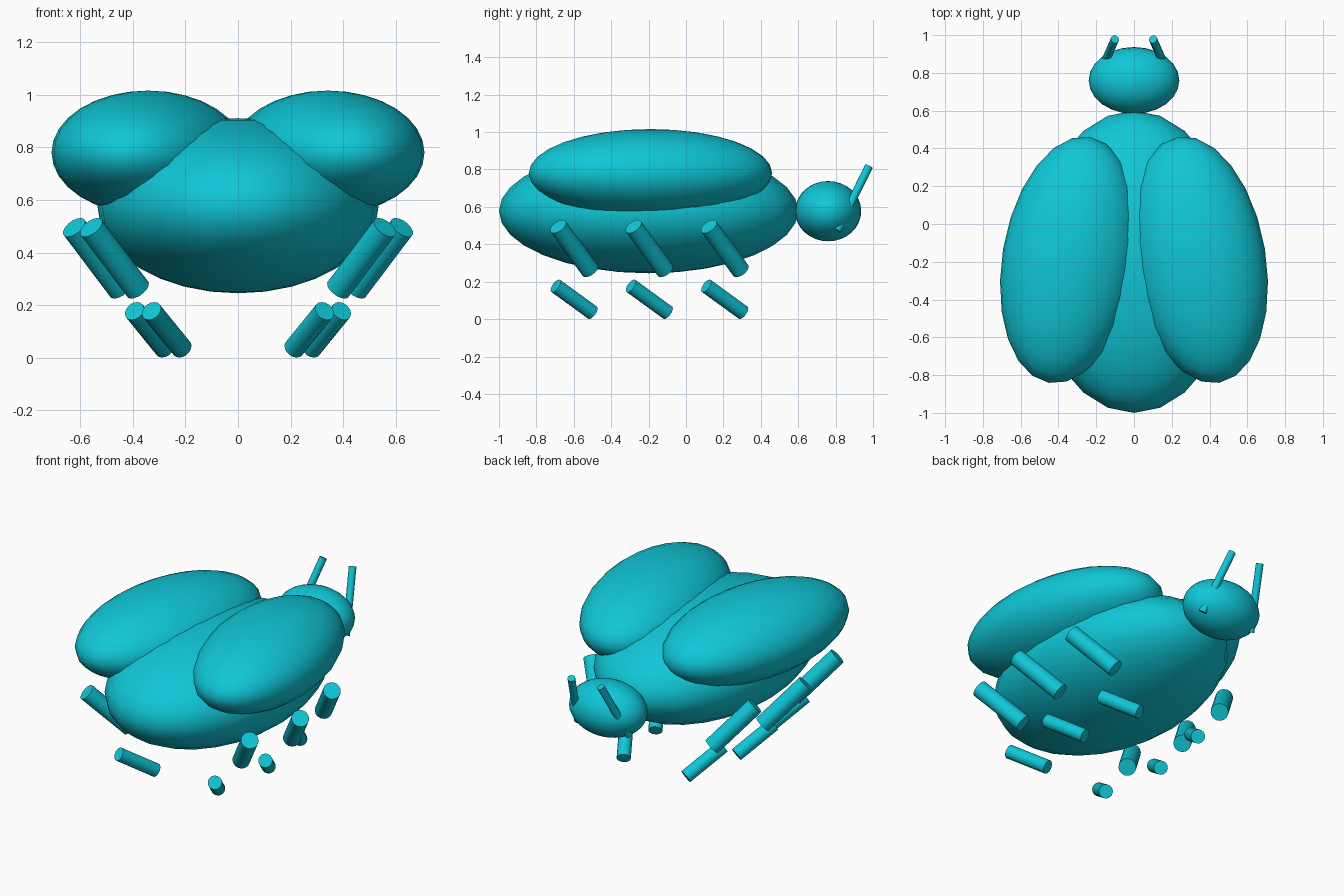
import bpy, math
from mathutils import Vector

if "Cube" in bpy.data.objects:
    bpy.data.objects.remove(bpy.data.objects["Cube"])

teal = bpy.data.materials.new("teal")
teal.diffuse_color = (0.005, 0.57, 0.68, 1)
teal.use_nodes = True
teal.node_tree.nodes["Principled BSDF"].inputs["Base Color"].default_value = teal.diffuse_color


def finish(ob, name):
    ob.name = name
    ob.data.materials.append(teal)
    bpy.ops.object.shade_smooth_by_angle(angle=math.radians(40))


def ellipsoid(name, centre, radii, turn=0):
    bpy.ops.mesh.primitive_uv_sphere_add(segments=24, ring_count=16, radius=1, location=centre)
    ob = bpy.context.object
    ob.scale = radii
    ob.rotation_euler.z = turn
    bpy.ops.object.transform_apply(location=False, rotation=True, scale=True)
    finish(ob, name)


def rod(name, centre, direction, length, radius):
    bpy.ops.mesh.primitive_cylinder_add(vertices=16, radius=radius, depth=length, location=centre)
    ob = bpy.context.object
    ob.rotation_euler = Vector(direction).to_track_quat('Z', 'Y').to_euler()
    finish(ob, name)


# Body and head
ellipsoid("body", (0, -0.2, 0.578), (0.535, 0.8, 0.333))
ellipsoid("head", (0, 0.76, 0.577), (0.24, 0.177, 0.161))

for s, side in ((1, "right"), (-1, "left")):
    # Wing cases, splayed towards the rear
    ellipsoid(f"wing_case_{side}", (s * 0.342, -0.19, 0.78),
              (0.356, 0.66, 0.236), s * math.radians(9.5))
    # Antennae, passing through the head
    rod(f"antenna_{side}", (s * 0.138, 0.893, 0.645), (-s * 0.075, 0.172, 0.346), 0.39, 0.022)
    # Legs: upper and lower segments, middle pair set wider
    for pos, y, out in (("rear", -0.598, 0), ("middle", -0.196, 0.065), ("front", 0.207, 0)):
        rod(f"{pos}_upper_leg_{side}", (s * (0.47 + out), y, 0.378),
            (s * 0.52, -0.5, 0.69), 0.34, 0.05)
        rod(f"{pos}_lower_leg_{side}", (s * (0.271 + out), y, 0.106),
            (s * 0.43, -0.73, 0.53), 0.27, 0.04)
